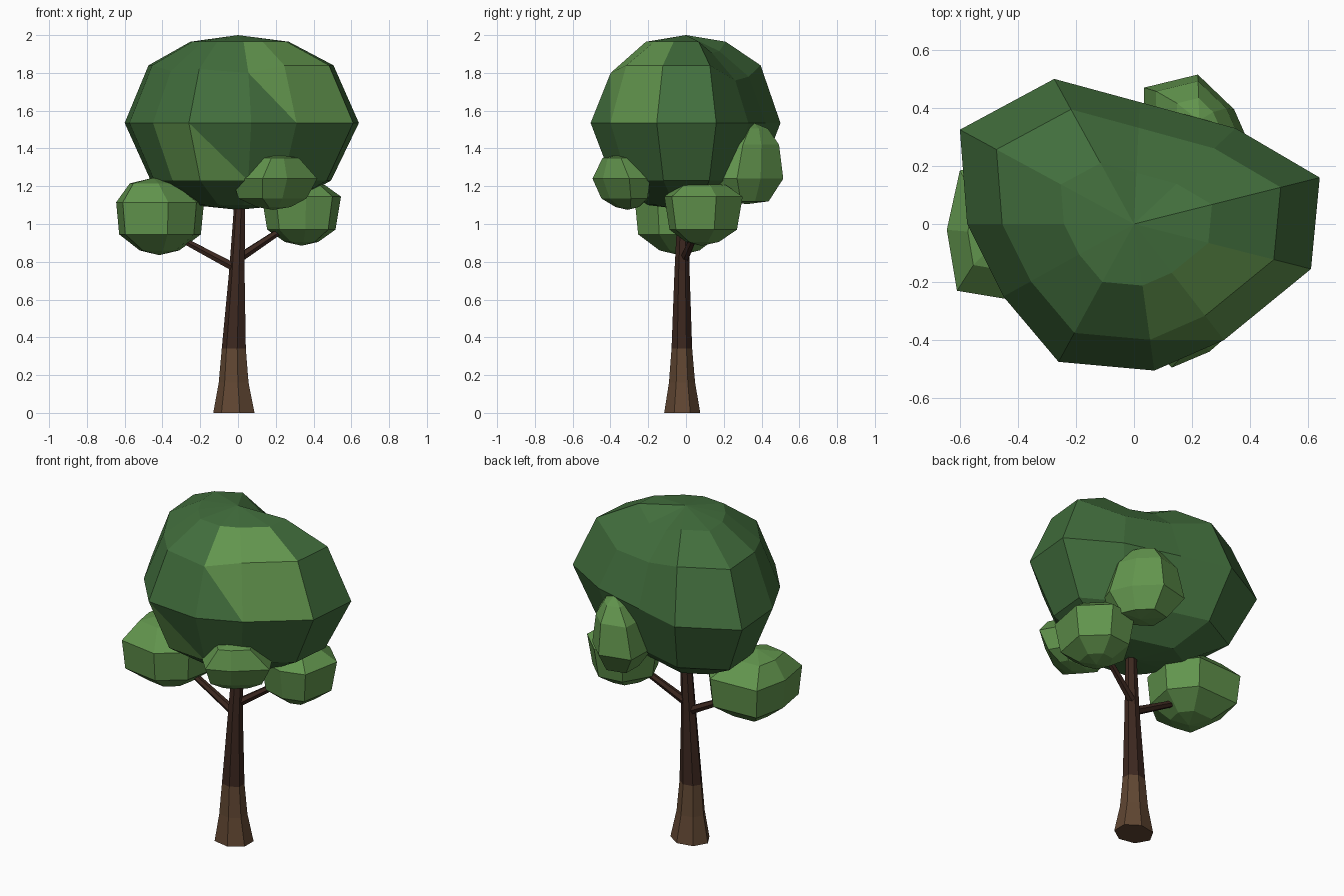
import bpy, bmesh, math
from mathutils import Vector

if "Cube" in bpy.data.objects:
    bpy.data.objects.remove(bpy.data.objects["Cube"])


def material(name, rgb):
    m = bpy.data.materials.new(name)
    m.diffuse_color = (*rgb, 1)
    m.use_nodes = True
    m.node_tree.nodes["Principled BSDF"].inputs["Base Color"].default_value = m.diffuse_color
    return m


DARK_LEAF = material("dark green", (0.054, 0.156, 0.046))
LIGHT_LEAF = material("light green", (0.122, 0.300, 0.075))
BARK = material("brown bark", (0.118, 0.062, 0.032))
DARK_BARK = material("dark bark", (0.046, 0.021, 0.014))


def stack(name, rings, mats, bottom=None, top=None, rule=None, split=()):
    """Skin closed rings of points, bottom to top; end points close it to a tip."""
    bm = bmesh.new()
    loops = [[bm.verts.new(p) for p in ring] for ring in rings]
    n = len(loops[0])

    def face(verts, band, col, part=0):
        f = bm.faces.new(verts)
        f.material_index = rule(band, col, part) if rule else 0

    for b in range(len(loops) - 1):
        lo, hi = loops[b], loops[b + 1]
        for i in range(n):
            j = (i + 1) % n
            if (b, i) in split:
                face((lo[i], lo[j], hi[i]), b, i, 0)
                face((lo[j], hi[j], hi[i]), b, i, 1)
            else:
                face((lo[i], lo[j], hi[j], hi[i]), b, i)
    for tip, loop in ((bottom, loops[0]), (top, loops[-1])):
        if tip is None:
            bm.faces.new(loop)
        else:
            v = bm.verts.new(tip)
            for i in range(n):
                bm.faces.new((loop[i], loop[(i + 1) % n], v))
    bmesh.ops.recalc_face_normals(bm, faces=bm.faces)
    mesh = bpy.data.meshes.new(name)
    bm.to_mesh(mesh)
    bm.free()
    for m in mats:
        mesh.materials.append(m)
    ob = bpy.data.objects.new(name, mesh)
    bpy.context.collection.objects.link(ob)
    return ob


def circle(cx, cy, z, rx, ry, n, turn=0.0):
    return [(cx + rx * math.cos(turn + math.tau * i / n),
             cy + ry * math.sin(turn + math.tau * i / n), z) for i in range(n)]


# Main crown: one irregular outline scaled through five levels
outline = [(0.61, -0.155), (0.64, 0.16), (0.35, 0.33), (0.02, 0.42),
           (-0.275, 0.5), (-0.6, 0.325), (-0.575, 0.0), (-0.45, -0.25),
           (-0.26, -0.475), (0.07, -0.505), (0.31, -0.40)]
levels = [(0.40, 1.10), (0.77, 1.23), (1.0, 1.535), (0.79, 1.84), (0.42, 1.965)]
# hollows in the upper crown, as (level, column): drop
dent = {(3, 2): 0.08, (4, 2): 0.06, (3, 3): 0.06, (4, 3): 0.05,
        (3, 7): 0.03, (3, 8): 0.02, (3, 9): 0.04}
crown_rings = [[(x * s, y * s, z - dent.get((k, i), 0))
                for i, (x, y) in enumerate(outline)]
               for k, (s, z) in enumerate(levels)]


def crown_patch(band, col, part):
    if band in (2, 3) and col in (9, 10):       # upper front right
        return int((band, col, part) != (2, 9, 0))
    if band == 1 and col in (7, 8):             # lower front left
        return int((col, part) != (8, 1))
    return 0


# the two patch edges run diagonally across their faces
stack("crown", crown_rings, [DARK_LEAF, LIGHT_LEAF], (0, 0, 1.075), (0, 0, 2.0),
      crown_patch, {(2, 9), (1, 8)})


# Small leaf clumps: an outline scaled through levels (size, z, x shift, y shift)
def clump(name, points, bottom, levels, top):
    cx = sum(p[0] for p in points) / len(points)
    cy = sum(p[1] for p in points) / len(points)
    rings = [[(cx + dx + (x - cx) * s, cy + dy + (y - cy) * s, z)
              for x, y in points] for s, z, dx, dy in levels]
    dx, dy = levels[-1][2:]
    stack(name, rings, [LIGHT_LEAF], (cx, cy, bottom), (cx + dx, cy + dy, top))


clump("left_clump",
      [(-0.645, -0.02), (-0.61, -0.23), (-0.37, -0.27), (-0.22, -0.15),
       (-0.18, 0.05), (-0.30, 0.2), (-0.6, 0.185)], 0.835,
      [(0.45, 0.86, 0, 0), (0.93, 0.945, 0, 0), (1.0, 1.115, 0, 0),
       (0.55, 1.215, -0.03, 0)], 1.245)
clump("right_clump",
      [(0.545, 0.16), (0.40, 0.30), (0.23, 0.28), (0.125, 0.1),
       (0.2, -0.07), (0.36, -0.115), (0.50, -0.075)], 0.885,
      [(0.42, 0.905, 0, 0), (0.86, 0.97, 0, 0), (1.0, 1.145, 0, 0),
       (0.6, 1.205, 0, 0)], 1.22)
clump("front_clump",
      [(0.42, -0.30), (0.36, -0.19), (0.15, -0.185), (0.0, -0.23),
       (-0.03, -0.32), (0.13, -0.495), (0.26, -0.44)], 1.075,
      [(0.4, 1.09, 0, 0.01), (0.8, 1.135, -0.01, 0.01), (1.0, 1.24, 0, 0),
       (0.5, 1.35, 0.02, -0.04)], 1.367)
clump("back_clump",
      [(0.22, 0.515), (0.345, 0.395), (0.40, 0.27), (0.36, 0.16),
       (0.18, 0.17), (0.03, 0.27), (0.035, 0.47)], 1.105,
      [(0.6, 1.12, 0, 0), (1.0, 1.24, 0, 0), (0.78, 1.42, 0, 0.02),
       (0.4, 1.505, 0, 0.035)], 1.537)

# Trunk: flared foot in lighter bark, darker and slightly leaning above
trunk = [(-0.016, -0.02, 0, 0.115, 0.098), (-0.019, -0.021, 0.16, 0.083, 0.071),
         (-0.019, -0.022, 0.34, 0.067, 0.056), (-0.004, -0.021, 0.75, 0.043, 0.041),
         (0.012, -0.012, 1.15, 0.029, 0.029)]
stack("trunk", [circle(*t, 7, math.pi) for t in trunk], [BARK, DARK_BARK],
      rule=lambda band, col, part: int(band >= 2))


# Branches reaching up into the side clumps
def branch(name, start, end, r0, r1, n=6):
    a, b = Vector(start), Vector(end)
    q = (b - a).to_track_quat('Z', 'Y')
    rings = [[p + q @ Vector(c) for c in circle(0, 0, 0, r, r, n)]
             for p, r in ((a, r0), (b, r1))]
    stack(name, rings, [DARK_BARK])


branch("left_branch", (-0.01, -0.02, 0.765), (-0.31, -0.01, 0.925), 0.025, 0.018)
branch("right_branch", (0.0, -0.01, 0.815), (0.24, 0.06, 0.975), 0.025, 0.018)
